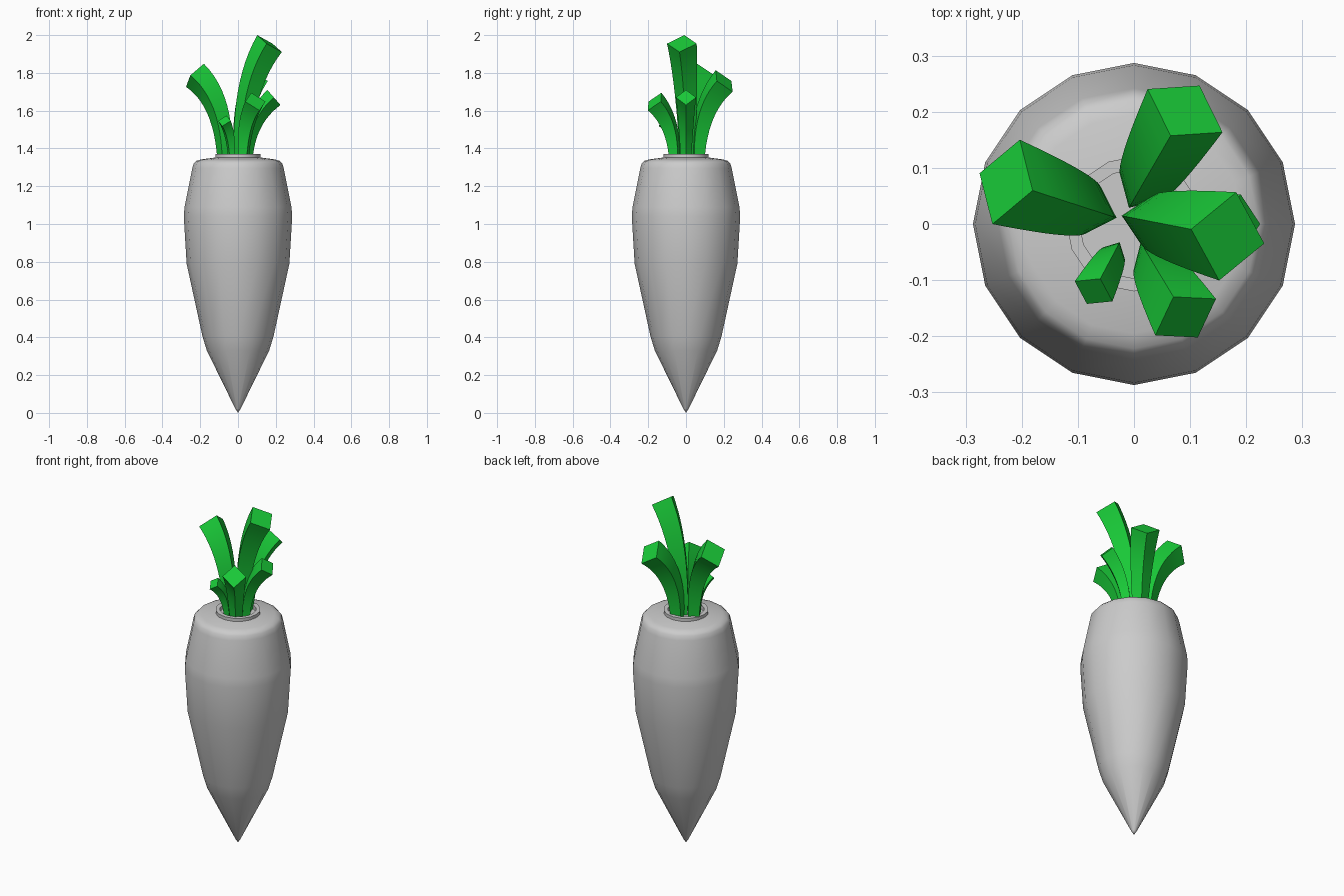
import bpy, bmesh
from math import sin, cos, tan, atan2, radians, tau

if "Cube" in bpy.data.objects:
    bpy.data.objects.remove(bpy.data.objects["Cube"])


def finish(bm, name, mat=None):
    bmesh.ops.recalc_face_normals(bm, faces=bm.faces)
    me = bpy.data.meshes.new(name)
    bm.to_mesh(me)
    bm.free()
    ob = bpy.data.objects.new(name, me)
    bpy.context.collection.objects.link(ob)
    if mat:
        me.materials.append(mat)
    bpy.ops.object.select_all(action='DESELECT')
    ob.select_set(True)
    bpy.context.view_layer.objects.active = ob
    bpy.ops.object.shade_smooth_by_angle(angle=radians(32))
    return ob


def bridge(bm, a, b):
    n = len(a)
    for i in range(n):
        bm.faces.new((a[i], a[(i + 1) % n], b[(i + 1) % n], b[i]))


def lathe(name, profile, sides=16):
    """Revolve (radius, z) points, starting at a tip and ending in a flat cap."""
    bm = bmesh.new()
    rings = [[bm.verts.new((r * cos(tau * i / sides), r * sin(tau * i / sides), z))
              for i in range(sides)] for r, z in profile[1:]]
    tip = bm.verts.new((0, 0, profile[0][1]))
    for i in range(sides):
        bm.faces.new((tip, rings[0][(i + 1) % sides], rings[0][i]))
    for a, b in zip(rings, rings[1:]):
        bridge(bm, a, b)
    bm.faces.new(rings[-1])
    return finish(bm, name)


def stalk(name, tip, heading, run, tilt, tip_w, base_w, mat, base_z=1.335, steps=12):
    """Flaring diamond-section stalk that rises straight, then bends outward."""
    h, t = radians(heading), radians(tilt)
    ox, oy, tz = tip[0] - run * cos(h), tip[1] - run * sin(h), tip[2]
    mid_z = tz - run / tan(t)
    bm = bmesh.new()
    rings = []
    for k in range(steps + 1):
        u = k / steps
        r = run * u * u
        z = (1 - u) ** 2 * base_z + 2 * u * (1 - u) * mid_z + u * u * tz
        dr = 2 * u * run
        dz = 2 * (1 - u) * (mid_z - base_z) + 2 * u * (tz - mid_z)
        a = atan2(dr, dz)
        w = base_w + (tip_w - base_w) * u
        ring = []
        for out, side in ((w, 0), (0, w), (-w, 0), (0, -w)):
            rr = r + out * cos(a)
            ring.append(bm.verts.new((ox + rr * cos(h) - side * sin(h),
                                      oy + rr * sin(h) + side * cos(h),
                                      z - out * sin(a))))
        rings.append(ring)
    for a, b in zip(rings, rings[1:]):
        bridge(bm, a, b)
    bm.faces.new(rings[0])
    bm.faces.new(rings[-1])
    return finish(bm, name, mat)


green = bpy.data.materials.new("leaf_green")
green.diffuse_color = (0.01, 0.6, 0.04, 1)
green.use_nodes = True
green.node_tree.nodes["Principled BSDF"].inputs["Base Color"].default_value = green.diffuse_color

# Root body with the raised rim and shallow recess on top
lathe("root", [(0, 0), (0.014, 0.022), (0.165, 0.33), (0.188, 0.405), (0.272, 0.79),
               (0.287, 1.04), (0.283, 1.09), (0.242, 1.295), (0.235, 1.32),
               (0.222, 1.334), (0.195, 1.342), (0.12, 1.352),
               (0.12, 1.37), (0.097, 1.37), (0.097, 1.346)])

# Leaf stalks: tip centre, heading, outward run, tip tilt, tip and base half-diagonals
for i, spec in enumerate([
        ((-0.228, 0.075, 1.787), 162, 0.165, 51, 0.079, 0.040),
        ((0.091, 0.202, 1.757), 60, 0.159, 48, 0.077, 0.039),
        ((0.167, -0.022, 1.955), -11, 0.150, 34, 0.080, 0.040),
        ((0.190, 0.0, 1.670), 0, 0.140, 49, 0.053, 0.027),
        ((0.092, -0.166, 1.648), -59, 0.122, 48, 0.063, 0.032),
        ((-0.072, -0.120, 1.546), -118, 0.079, 48, 0.038, 0.019)]):
    stalk(f"leaf_stalk_{i + 1}", *spec, green)
